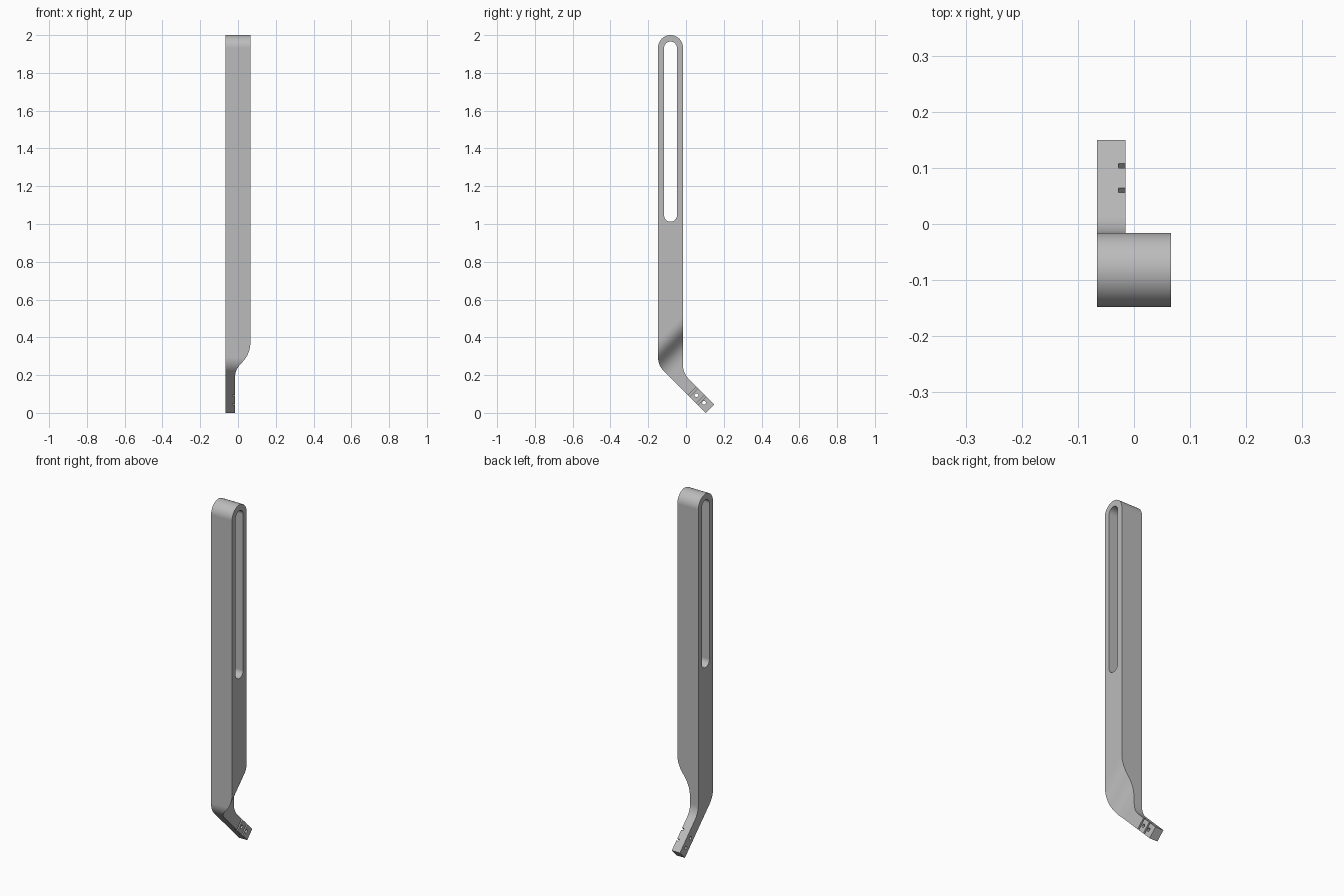
import bpy, bmesh
from math import sin, cos, pi, tan, sqrt
from mathutils import Vector

if "Cube" in bpy.data.objects:
    bpy.data.objects.remove(bpy.data.objects["Cube"])

grey = bpy.data.materials.new("plain_grey")
grey.use_nodes = True
colour = (0.5, 0.5, 0.5, 1)
grey.diffuse_color = colour
grey.node_tree.nodes["Principled BSDF"].inputs["Base Color"].default_value = colour


def prism(name, points, sweep):
    """Closed planar outline swept along a vector."""
    bm = bmesh.new()
    face = bm.faces.new([bm.verts.new(p) for p in points])
    top = bmesh.ops.extrude_face_region(bm, geom=[face])["geom"]
    verts = [v for v in top if isinstance(v, bmesh.types.BMVert)]
    bmesh.ops.translate(bm, verts=verts, vec=sweep)
    bmesh.ops.recalc_face_normals(bm, faces=bm.faces)
    mesh = bpy.data.meshes.new(name)
    bm.to_mesh(mesh)
    bm.free()
    mesh.materials.append(grey)
    ob = bpy.data.objects.new(name, mesh)
    bpy.context.collection.objects.link(ob)
    return ob


def arc(cy, cz, r, start, end, n=24):
    return [(cy + r * cos(start + (end - start) * i / n),
             cz + r * sin(start + (end - start) * i / n)) for i in range(n + 1)]


def side(points, x):
    return [Vector((x, y, z)) for y, z in points]


HALF = 0.066               # half width and top radius
FRONT, BACK = -0.148, -0.016
MID = (FRONT + BACK) / 2
LOW, HIGH = 0.104, 0.195   # y + z along the tab's two long edges
R = 0.10                   # bend radius
t = R * tan(pi / 8)

# Side outline: rounded top, straight bar, bent tab
outline = arc(MID, 2 - HALF, HALF, 0, pi)
outline += arc(FRONT + R, LOW - FRONT + t, R, pi, pi * 1.25, 12)
outline += [(LOW, 0), (0.1495, HIGH - 0.1495)]
outline += arc(BACK + R, HIGH - BACK + t, R, pi * 1.25, pi, 12)
handle = prism("bent_handle", side(outline, -HALF), (2 * HALF, 0, 0))

# Long rounded slot
r = 0.034
slot = arc(MID, 1.966 - r, r, 0, pi) + arc(MID, 1.012 + r, r, pi, 2 * pi)
cutters = [prism("slot_cutter", side(slot, -0.2), (0.4, 0, 0))]


def along(x, u, s):
    """Point from x, u = z - y along the tab, s = z + y across it."""
    return Vector((x, (s - u) / 2, (s + u) / 2))


# S-curved narrowing, swept across the tab
us, xs = (0.53, 0.41, 0.43, 0.285), (HALF, HALF, -0.015, -0.015)


def bezier(p, k):
    return sum(c * w for c, w in zip(p, ((1 - k)**3, 3*k*(1 - k)**2, 3*k*k*(1 - k), k**3)))


ramp = [(bezier(xs, i / 32), bezier(us, i / 32)) for i in range(33)]
ramp += [(-0.015, -0.4), (0.2, -0.4), (0.2, 0.53)]
cutters.append(prism("narrowing_cutter", [along(x, u, -0.4) for x, u in ramp], (0, 0.7, 0.7)))

# Screw holes and shallow cross grooves in the tab
for u in (0.038, -0.042):
    c = along(0, u, 0.149)
    cutters.append(prism("hole_cutter", side(arc(c.y, c.z, 0.010, 0, 2 * pi * 15 / 16, 15), -0.2),
                         (0.4, 0, 0)))
for u in (0.075, -0.013):
    box = [(-0.028, u - 0.008), (-0.028, u + 0.008), (0.05, u + 0.008), (0.05, u - 0.008)]
    cutters.append(prism("groove_cutter", [along(x, v, 0) for x, v in box], (0, 0.2, 0.2)))

# Apply the cuts
for cutter in cutters:
    mod = handle.modifiers.new("cut", "BOOLEAN")
    mod.operation = "DIFFERENCE"
    mod.solver = "EXACT"
    mod.object = cutter
bpy.context.view_layer.update()
result = bpy.data.meshes.new_from_object(handle.evaluated_get(bpy.context.evaluated_depsgraph_get()))
handle.modifiers.clear()
handle.data = result
for cutter in cutters:
    bpy.data.objects.remove(cutter)

# Smooth curves, crisp edges, clean flats
bpy.ops.object.select_all(action="DESELECT")
handle.select_set(True)
bpy.context.view_layer.objects.active = handle
bpy.ops.object.shade_smooth_by_angle(angle=pi / 6)
weighted = handle.modifiers.new("flat_normals", "WEIGHTED_NORMAL")
weighted.keep_sharp = True
